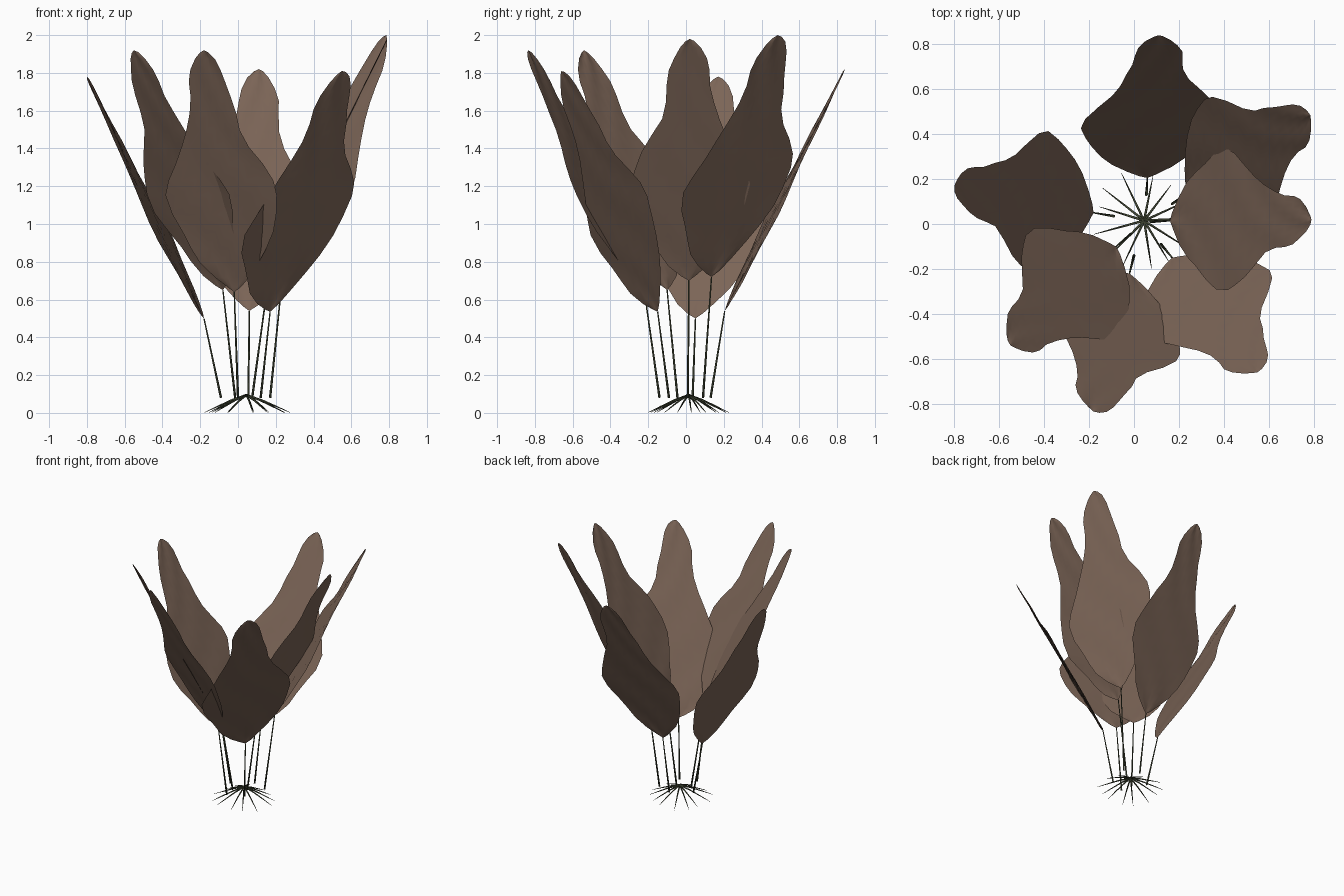
import bpy, bmesh, math, random
from mathutils import Vector

if "Cube" in bpy.data.objects:
    bpy.data.objects.remove(bpy.data.objects["Cube"])

random.seed(4)


def material(name, rgb):
    m = bpy.data.materials.new(name)
    m.diffuse_color = (*rgb, 1)
    m.use_nodes = True
    m.node_tree.nodes["Principled BSDF"].inputs["Base Color"].default_value = m.diffuse_color
    return m


BROWN = material("leaf_brown", (0.20, 0.13, 0.095))
GREEN = material("stem_green", (0.055, 0.065, 0.035))


def finish(bm, name, mat, smooth=True):
    me = bpy.data.meshes.new(name)
    bm.to_mesh(me)
    bm.free()
    ob = bpy.data.objects.new(name, me)
    bpy.context.collection.objects.link(ob)
    me.materials.append(mat)
    for p in me.polygons:
        p.use_smooth = smooth
    return ob


def tube(name, points, radii, sides=6):
    """Tapered round tube through a few points."""
    bm = bmesh.new()
    axis = (points[-1] - points[0]).normalized()
    a = axis.orthogonal().normalized()
    b = axis.cross(a)
    rings = []
    for p, r in zip(points, radii):
        angs = [2 * math.pi * i / sides for i in range(sides)]
        rings.append([bm.verts.new(p + r * (math.cos(t) * a + math.sin(t) * b)) for t in angs])
    for lo, hi in zip(rings, rings[1:]):
        for i in range(sides):
            j = (i + 1) % sides
            bm.faces.new((lo[i], lo[j], hi[j], hi[i]))
    bm.faces.new(rings[0][::-1])
    bm.faces.new(rings[-1])
    return finish(bm, name, GREEN)


# Half-width of the blade along its length
OUTLINE = [(0, 0), (.02, .04), (.06, .10), (.12, .165), (.18, .21), (.25, .26),
           (.32, .30), (.40, .315), (.46, .295), (.53, .25), (.60, .195), (.67, .15),
           (.74, .13), (.81, .115), (.87, .105), (.92, .085), (.965, .055), (.99, .025), (1, 0)]


def leaf(name, base, tip, yaw=0, skew=0):
    """Flat, wavy-edged blade leaning out from base to tip."""
    base, tip = Vector(base), Vector(tip)
    along = tip - base
    ang = math.atan2(along.y, along.x) + math.pi / 2 + math.radians(yaw)
    side = Vector((math.cos(ang), math.sin(ang), 0))
    normal = along.cross(side).normalized()
    phase = random.uniform(0, 6)
    n = 4
    bm = bmesh.new()
    rows = []
    for t, w in OUTLINE:
        if w == 0:
            rows.append([bm.verts.new(base + along * t)])
            continue
        row = []
        for k in range(-n, n + 1):
            s = k / n
            half = w + 0.008 * math.sin(24 * t + phase + 2 * s) * min(1, w / .1)
            ripple = 0.003 * math.sin(19 * t + 5 * s + phase)
            shift = skew * s * w / 0.31
            row.append(bm.verts.new(base + along * (t + shift) + side * s * half + normal * ripple))
        rows.append(row)
    for lo, hi in zip(rows, rows[1:]):
        for i in range(max(len(lo), len(hi)) - 1):
            if len(lo) == 1:
                bm.faces.new((lo[0], hi[i + 1], hi[i]))
            elif len(hi) == 1:
                bm.faces.new((lo[i], lo[i + 1], hi[0]))
            else:
                bm.faces.new((lo[i], lo[i + 1], hi[i + 1], hi[i]))
    return finish(bm, name, BROWN)


# place: stem foot (x, y), leaf base, leaf tip, yaw, skew
LEAVES = {
    "back": ((.055, .13), (.06, .205, .54), (.11, .84, 1.82), 10, 0),
    "back_right": ((.17, .09), (.235, .135, .72), (.785, .485, 2.0), 0, .05),
    "right": ((.075, .01), (.16, .015, .70), (.79, .02, 1.98), 0, 0),
    "front_right": ((.12, -.09), (.17, -.15, .535), (.55, -.66, 1.81), 0, .08),
    "front": ((.0, -.14), (-.02, -.22, .64), (-.18, -.835, 1.92), -7, 0),
    "front_left": ((-.015, -.045), (-.08, -.10, .65), (-.55, -.54, 1.92), 0, 0),
    "left": ((-.09, .035), (-.18, .05, .50), (-.80, .17, 1.78), 3, 0),
}
for place, (foot, base, tip, yaw, skew) in LEAVES.items():
    leaf("leaf_" + place, base, tip, yaw, skew)
    lo, hi = Vector((*foot, .08)), Vector(base)
    tube("stem_" + place, [lo, lo.lerp(hi, .5), hi], [.0065, .005, .0035])

# Roots fanning down from the centre to the ground
for i in range(13):
    a = 2 * math.pi * (i + random.uniform(-.2, .2)) / 13
    r = random.uniform(.19, .245)
    path = [(0, .095), (.35, .068), (.7, .033), (1, .002)]
    pts = [Vector((.045 + f * r * math.cos(a), .015 + f * r * math.sin(a), z)) for f, z in path]
    tube(f"root_{i + 1}", pts, [.006, .005, .0035, .001], 5)
